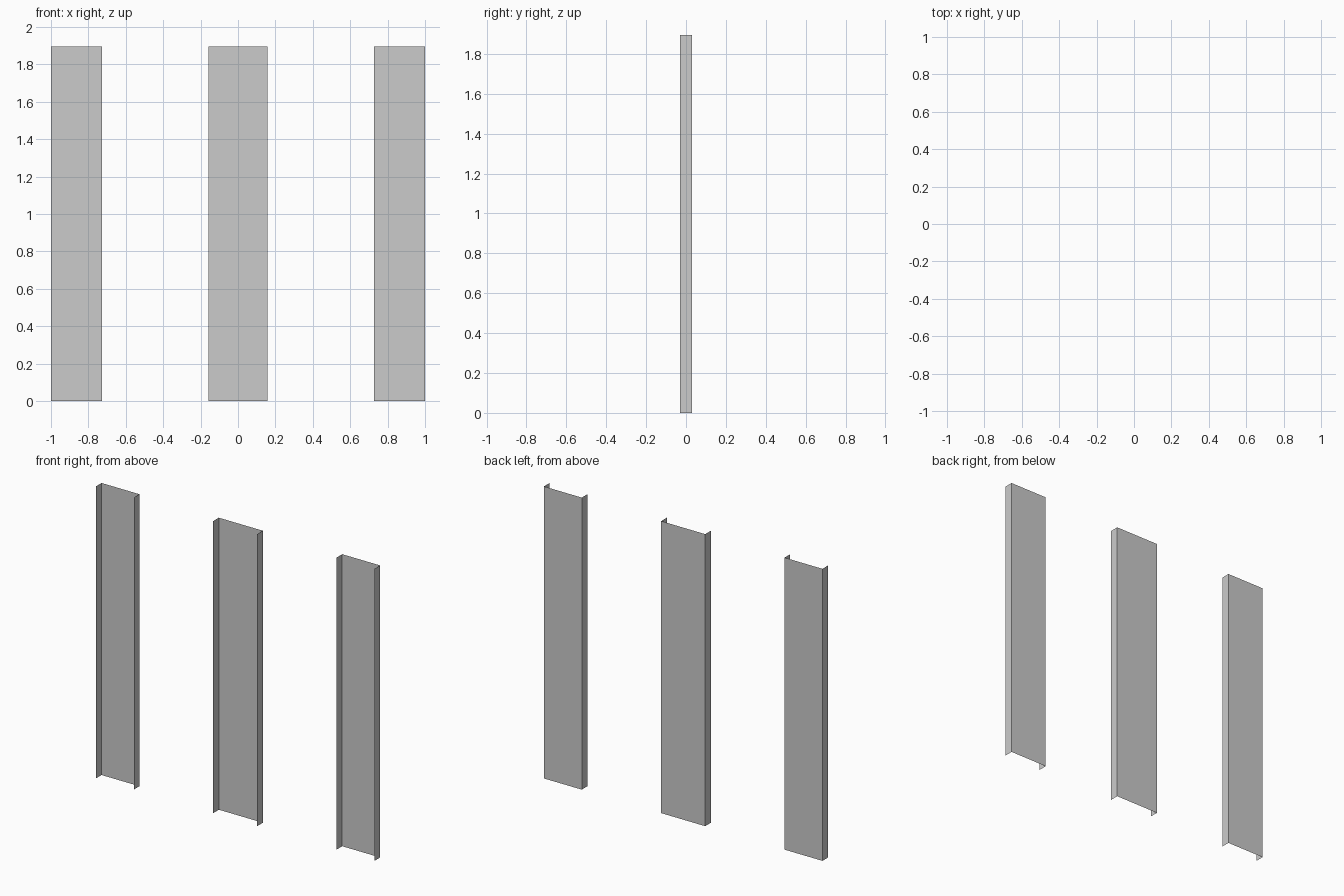
import bpy
import bmesh

if "Cube" in bpy.data.objects:
    bpy.data.objects.remove(bpy.data.objects["Cube"])

HEIGHT = 1.895
BACK, FRONT = 0.029, -0.029


def channel(name, x0, x1):
    """Open C-shaped sheet: two side flanges and a back web, extruded upwards."""
    bm = bmesh.new()
    profile = [(x0, FRONT), (x0, BACK), (x1, BACK), (x1, FRONT)]
    verts = [bm.verts.new((x, y, 0)) for x, y in profile]
    edges = [bm.edges.new(pair) for pair in zip(verts, verts[1:])]
    ext = bmesh.ops.extrude_edge_only(bm, edges=edges)["geom"]
    top = [g for g in ext if isinstance(g, bmesh.types.BMVert)]
    bmesh.ops.translate(bm, verts=top, vec=(0, 0, HEIGHT))
    bmesh.ops.recalc_face_normals(bm, faces=bm.faces)
    # Outer side of the web faces backwards
    web = max(bm.faces, key=lambda f: f.calc_center_median().y)
    if web.normal.y < 0:
        bmesh.ops.reverse_faces(bm, faces=bm.faces)
    mesh = bpy.data.meshes.new(name)
    bm.to_mesh(mesh)
    bm.free()
    bpy.context.collection.objects.link(bpy.data.objects.new(name, mesh))


# Three upright channels: two narrow outer ones and a wider centre one
channel("left_channel", -1.0, -0.728)
channel("centre_channel", -0.158, 0.158)
channel("right_channel", 0.728, 1.0)
